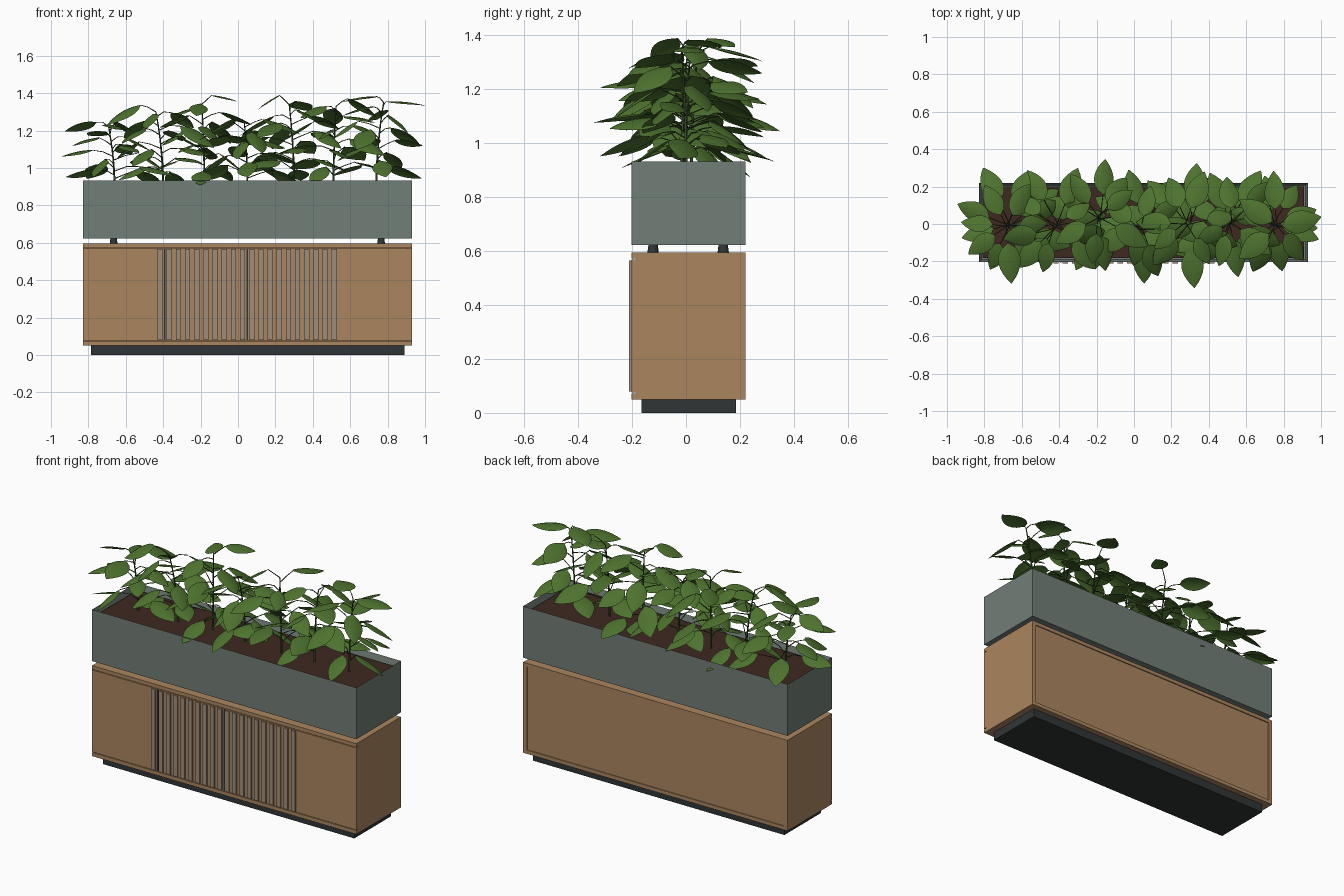
import bpy, bmesh, math, random
from mathutils import Vector, Matrix

random.seed(4)
if "Cube" in bpy.data.objects:
    bpy.data.objects.remove(bpy.data.objects["Cube"])


def material(name, rgb):
    m = bpy.data.materials.new(name)
    m.use_nodes = True
    m.diffuse_color = (*rgb, 1)
    bsdf = m.node_tree.nodes["Principled BSDF"]
    bsdf.inputs["Base Color"].default_value = (*rgb, 1)
    bsdf.inputs["Roughness"].default_value = 0.7
    return m


WOOD = material("oak wood", (0.41, 0.24, 0.115))
SLAT = material("grey brown slat", (0.34, 0.27, 0.20))
STONE = material("grey green planter", (0.17, 0.21, 0.185))
DARK = material("dark metal", (0.03, 0.036, 0.036))
SOIL = material("soil", (0.05, 0.022, 0.015))
LEAF = material("leaf green", (0.075, 0.17, 0.028))
STEM = material("stem green", (0.04, 0.075, 0.02))


def finish(name, bm, mat):
    me = bpy.data.meshes.new(name)
    bm.to_mesh(me)
    bm.free()
    me.materials.append(mat)
    ob = bpy.data.objects.new(name, me)
    bpy.context.collection.objects.link(ob)
    return ob


def add_box(bm, lo, hi):
    lo, hi = Vector(lo), Vector(hi)
    mat = Matrix.Translation((lo + hi) / 2) @ Matrix.Diagonal((*(hi - lo), 1))
    bmesh.ops.create_cube(bm, size=1, matrix=mat)


def box(name, lo, hi, mat):
    bm = bmesh.new()
    add_box(bm, lo, hi)
    return finish(name, bm, mat)


X0, X1, Y0, Y1 = -0.83, 0.93, -0.203, 0.22

# Cabinet
box("plinth", (-0.785, -0.165, 0), (0.89, 0.185, 0.05), DARK)
box("cabinet_bottom", (X0, Y0, 0.05), (X1, Y1, 0.072), WOOD)
box("cabinet_top", (X0, Y0, 0.573), (X1, Y1, 0.595), WOOD)
for name, x in (("right_side_panel", X0), ("left_side_panel", X1 - 0.025)):
    box(name, (x, Y0 + 0.02, 0.072), (x + 0.025, Y1, 0.573), WOOD)
box("back_panel", (X0 + 0.025, Y1 - 0.03, 0.072), (X1 - 0.025, Y1 - 0.006, 0.573), WOOD)
box("front_panel", (X0, Y0, 0.076), (X1, Y0 + 0.02, 0.569), WOOD)

# Slatted middle of the front
bm = bmesh.new()
for i in range(20):
    x = -0.43 + i * 0.049
    add_box(bm, (x, -0.212, 0.08), (x + 0.027, Y0, 0.566))
finish("front_slats", bm, SLAT)
bm = bmesh.new()
for x in (-0.392, 0.05, 0.5):
    add_box(bm, (x - 0.004, Y0 - 0.002, 0.08), (x + 0.004, Y0, 0.566))
finish("door_gaps", bm, DARK)

# Planter feet
bm = bmesh.new()
for x in (-0.665, 0.765):
    for y in (-0.122, 0.138):
        bmesh.ops.create_cone(bm, cap_ends=True, segments=16, radius1=0.021, radius2=0.017,
                              depth=0.03, matrix=Matrix.Translation((x, y, 0.61)))
finish("planter_feet", bm, DARK)

# Planter trough, hollowed from its top face
bm = bmesh.new()
add_box(bm, (X0, Y0, 0.622), (X1, Y1, 0.932))
bm.faces.ensure_lookup_table()
top = max(bm.faces, key=lambda f: f.calc_center_median().z)
bmesh.ops.inset_region(bm, faces=[top], thickness=0.02)
bmesh.ops.translate(bm, verts=top.verts, vec=(0, 0, -0.06))
finish("planter_trough", bm, STONE)
box("soil", (X0 + 0.02, Y0 + 0.02, 0.86), (X1 - 0.02, Y1 - 0.02, 0.9), SOIL)


def add_leaf(bm, base, yaw, pitch, roll, length):
    """Pointed oval leaf that arches down towards its tip."""
    mat = (Matrix.Translation(base) @ Matrix.Rotation(yaw, 4, "Z")
           @ Matrix.Rotation(pitch, 4, "Y") @ Matrix.Rotation(roll, 4, "X"))
    rows, n = [], 8
    for i in range(n + 1):
        t = i / n
        half = 0.29 * length * math.sin(math.pi * t ** 0.8) ** 0.8 if 0 < i < n else 0.002
        row = []
        for v in (-1, -0.5, 0, 0.5, 1):
            z = -0.2 * length * t * t - 0.22 * half * v * v - (0.002 if v == 0 else 0)
            row.append(bm.verts.new(mat @ Vector((t * length, v * half, z))))
        rows.append(row)
    for a, b in zip(rows, rows[1:]):
        for k in range(4):
            bm.faces.new((a[k], b[k], b[k + 1], a[k + 1])).smooth = True


def add_spline(curve, points, radii):
    s = curve.splines.new("POLY")
    s.points.add(len(points) - 1)
    for p, co, r in zip(s.points, points, radii):
        p.co = (*co, 1)
        p.radius = r


# Plants: a leaning stem with leaves on stalks spiralling around it
stems = bpy.data.curves.new("plant_stems", "CURVE")
stems.dimensions = "3D"
stems.bevel_depth = 0.006
stems.bevel_resolution = 1
stems.use_fill_caps = True
stems.materials.append(STEM)
foliage = bmesh.new()
plants = [(-0.66, 1.22), (-0.4, 1.3), (-0.18, 1.34), (0.05, 1.24),
          (0.3, 1.34), (0.51, 1.33), (0.74, 1.35)]
for x, height in plants:
    root = Vector((x, random.uniform(-0.02, 0.04), 0.89))
    lean = Vector((random.uniform(-0.04, 0.04), random.uniform(-0.03, 0.03), height - 0.89))

    def on_stem(t):
        return root + Vector((lean.x * t * t, lean.y * t * t, lean.z * t))

    add_spline(stems, [on_stem(k / 6) for k in range(7)], [1 - k / 12 for k in range(7)])
    turn = random.uniform(0, 6)
    count = 15
    for k in range(count):
        t = 0.16 + 0.84 * k / (count - 1)
        yaw = turn + k * 2.4 + random.uniform(-0.3, 0.3)
        out = Vector((math.cos(yaw), math.sin(yaw), 0))
        length = random.uniform(0.16, 0.215)
        start = on_stem(t)
        reach = random.uniform(0.07, 0.14) * (1.15 - 0.5 * t * t)
        # Keep the leaf tips inside the overall outline
        for d, c, low, high in ((out.x, start.x, -1, 0.99), (out.y, start.y, -0.34, 0.35)):
            room = ((high - c) if d > 0 else (c - low)) / max(abs(d), 0.01)
            reach = max(0.02, min(reach, room - length))
        tip = start + out * reach + Vector((0, 0, random.uniform(0.02, 0.05)))
        add_spline(stems, [start, start + out * reach * 0.5 + Vector((0, 0, 0.025)), tip],
                   [0.5, 0.4, 0.35])
        add_leaf(foliage, tip, yaw, random.uniform(-0.1, 0.4),
                 random.uniform(-0.45, 0.45), length)
finish("plant_leaves", foliage, LEAF)
bpy.context.collection.objects.link(bpy.data.objects.new("plant_stems", stems))
